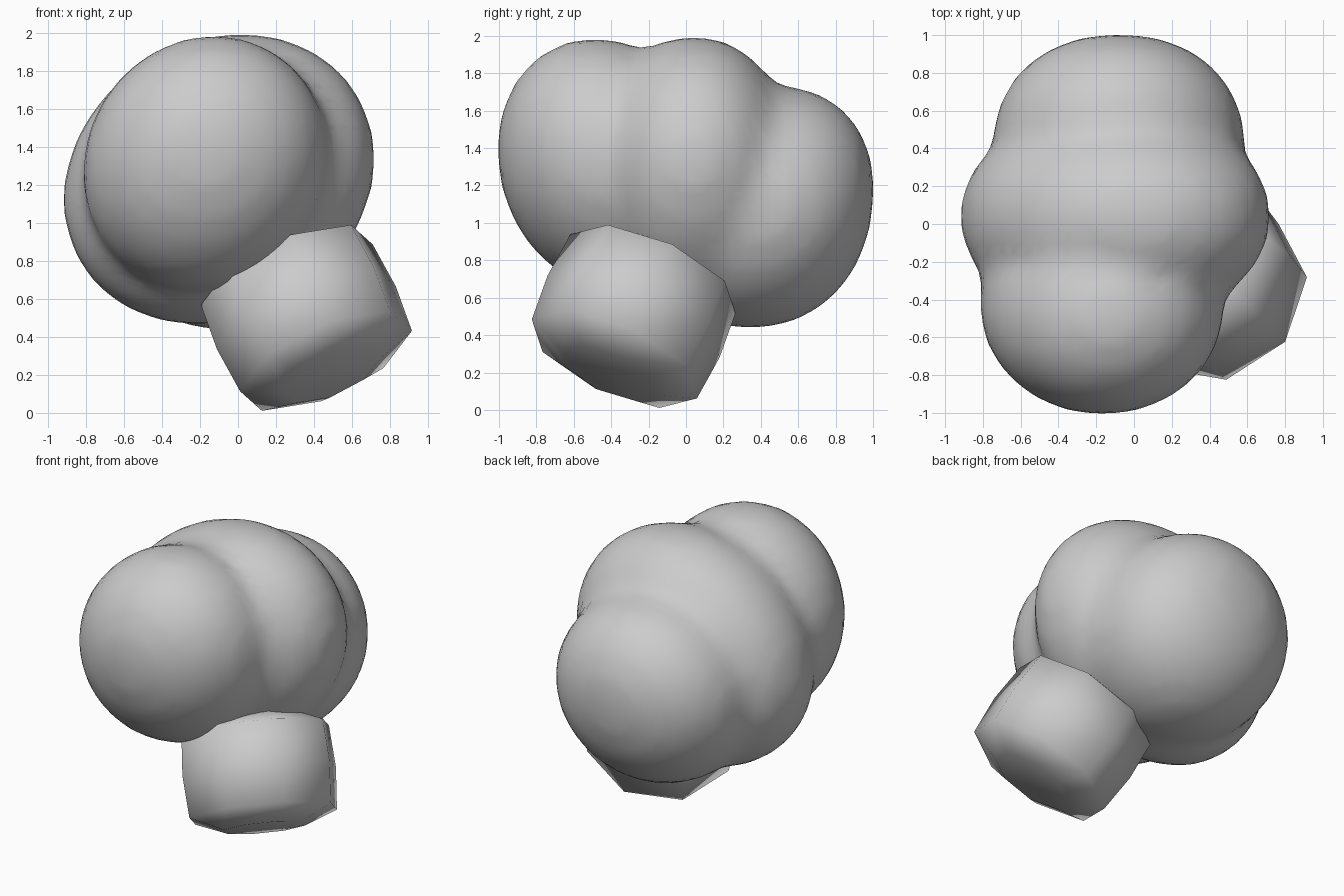
import bpy, bmesh, math
from mathutils import Matrix, Vector

if "Cube" in bpy.data.objects:
    bpy.data.objects.remove(bpy.data.objects["Cube"])


def super_round(verts, p):
    """Turn a unit sphere into a slightly squarer lobe along y."""
    for v in verts:
        rho = math.hypot(v.co.x, v.co.z)
        v.co /= (rho ** p + abs(v.co.y) ** p) ** (1 / p)


def add_object(name, bm):
    mesh = bpy.data.meshes.new(name)
    bm.to_mesh(mesh)
    bm.free()
    for p in mesh.polygons:
        p.use_smooth = True
    obj = bpy.data.objects.new(name, mesh)
    bpy.context.collection.objects.link(obj)
    return obj


# Three overlapping lobes: centre, radii, tilt about y, lean in y, squareness
lobes = [
    ((-0.17, -0.42, 1.31), (0.69, 0.585, 0.635), -60, -0.10, 2.05),    # front
    ((-0.10, 0.04, 1.23), (0.855, 0.55, 0.73), -32, 0.0, 2.15),        # middle
    ((-0.08, 0.40, 1.085), (0.67, 0.60, 0.65), 0, 0.10, 2.2),          # back
]
bm = bmesh.new()
for centre, radii, tilt, lean, p in lobes:
    verts = bmesh.ops.create_icosphere(bm, subdivisions=4, radius=1)["verts"]
    super_round(verts, p)
    shear = Matrix.Identity(4)
    shear[1][2] = lean
    m = (Matrix.Translation(centre) @ shear
         @ Matrix.Rotation(math.radians(tilt), 4, 'Y')
         @ Matrix.Diagonal((*radii, 1)))
    bmesh.ops.transform(bm, matrix=m, verts=verts)
body = add_object("lobed_body", bm)

# Fuse the lobes and soften the valleys between them
fuse = body.modifiers.new("fuse", 'REMESH')
fuse.mode = 'VOXEL'
fuse.voxel_size = 0.07
fuse.use_smooth_shade = True
soften = body.modifiers.new("soften", 'SMOOTH')
soften.factor = 0.5
soften.iterations = 4

# Rounded eight-sided block, tipped at lower right: spin a profile
profile = [(0.27, -0.36), (0.49, -0.27), (0.51, 0), (0.49, 0.27), (0.27, 0.36)]
sides = 8
bm = bmesh.new()
rings = []
for r, h in profile:
    angles = [math.radians(-17) + math.tau * i / sides for i in range(sides)]
    rings.append([bm.verts.new((r * math.cos(a), r * math.sin(a), h)) for a in angles])
for low, high in zip(rings, rings[1:]):
    for i in range(sides):
        j = (i + 1) % sides
        bm.faces.new((low[i], low[j], high[j], high[i]))
bm.faces.new(rings[0][::-1])
bm.faces.new(rings[-1])
e1 = Vector((0.84, -0.24, 0.49)).normalized()
e2 = Vector((-0.38, 0.38, 0.84))
e2 = (e2 - e1 * e2.dot(e1)).normalized()
axes = Matrix((e1, e2.cross(e1), e2)).transposed().to_4x4()
bm.transform(Matrix.Translation((0.36, -0.28, 0.5)) @ axes)
add_object("rounded_block", bm)
